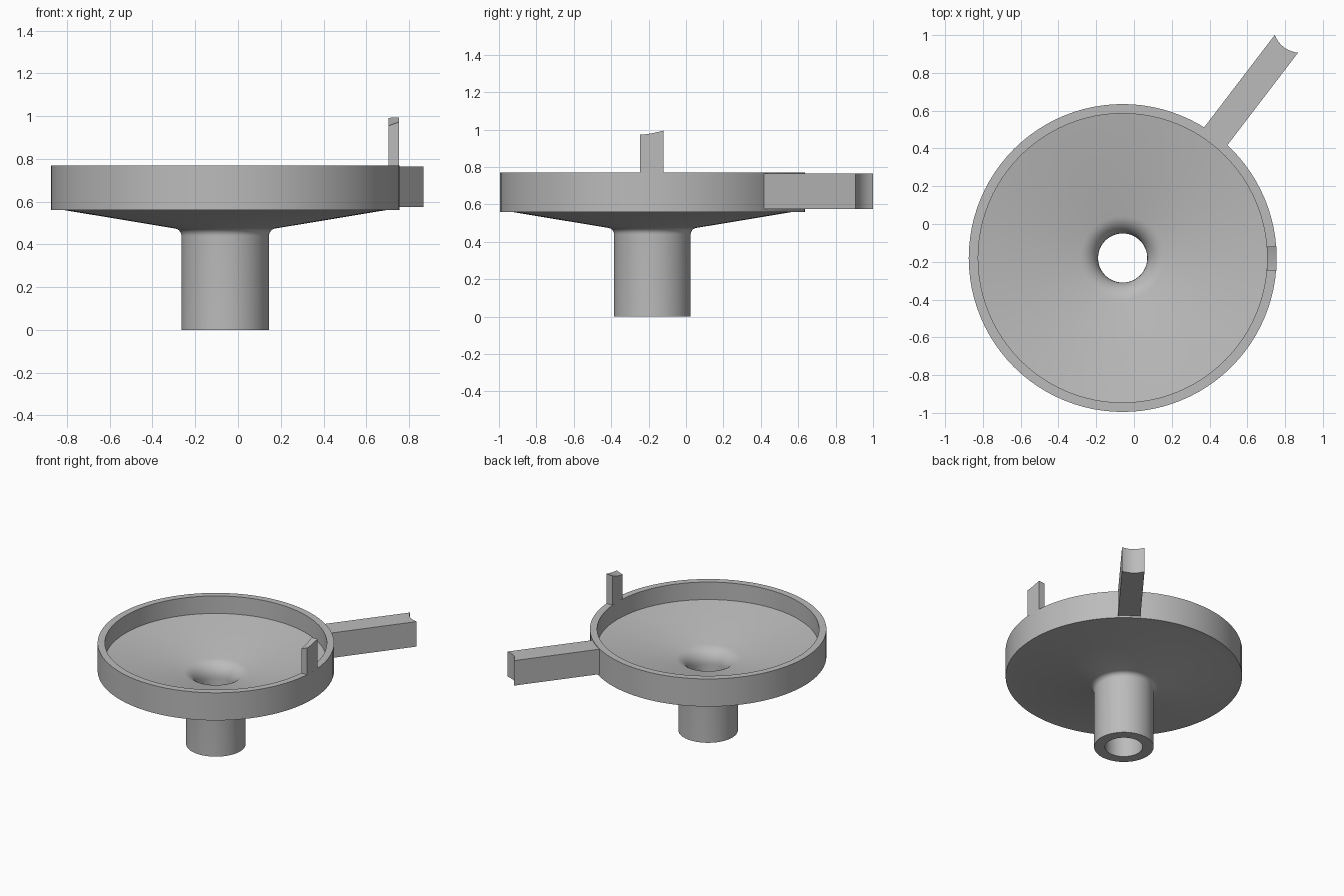
import bpy, bmesh
from math import sin, cos, radians, tau
from mathutils import Matrix, Vector

if "Cube" in bpy.data.objects:
    bpy.data.objects.remove(bpy.data.objects["Cube"], do_unlink=True)

CENTRE = Vector((-0.06, -0.18, 0))
RIM_TOP = 0.77

grey = bpy.data.materials.new("light grey")
grey.use_nodes = True
colour = (0.5, 0.5, 0.5, 1)
grey.diffuse_color = colour
grey.node_tree.nodes["Principled BSDF"].inputs["Base Color"].default_value = colour


def finish(name, bm, matrix=Matrix()):
    bmesh.ops.remove_doubles(bm, verts=bm.verts, dist=1e-5)
    bmesh.ops.recalc_face_normals(bm, faces=bm.faces)
    mesh = bpy.data.meshes.new(name)
    bm.to_mesh(mesh)
    bm.free()
    mesh.materials.append(grey)
    obj = bpy.data.objects.new(name, mesh)
    obj.matrix_world = matrix
    bpy.context.collection.objects.link(obj)
    bpy.ops.object.select_all(action='DESELECT')
    obj.select_set(True)
    bpy.context.view_layer.objects.active = obj
    bpy.ops.object.shade_smooth_by_angle(angle=radians(30))
    return obj


def loft(name, loop_a, loop_b, matrix=Matrix()):
    """Solid between two matching outlines."""
    bm = bmesh.new()
    a = [bm.verts.new(p) for p in loop_a]
    b = [bm.verts.new(p) for p in loop_b]
    bm.faces.new(a)
    bm.faces.new(b)
    for i in range(len(a)):
        j = (i + 1) % len(a)
        bm.faces.new((a[i], a[j], b[j], b[i]))
    return finish(name, bm, matrix)


def throat(radius, steps=8):
    """Rounded bend between the tube and the cone, from tube to cone."""
    angles = [radians(180 - 80.6 * i / steps) for i in range(steps + 1)]
    return [(0.24 + radius * cos(t), 0.44 + radius * sin(t)) for t in angles]


# Funnel: one turned profile with a bore, cone and upright rim
outer = [(0.205, 0)] + throat(0.035) + [(0.75, 0.56), (0.815, 0.56), (0.815, RIM_TOP)]
inner = [(0.13, 0)] + throat(0.11) + [(0.765, 0.637), (0.765, RIM_TOP)]
profile = outer + inner[::-1]
bm = bmesh.new()
ring = [bm.verts.new((r, 0, z)) for r, z in profile]
edges = [bm.edges.new((ring[i - 1], ring[i])) for i in range(len(ring))]
bmesh.ops.spin(bm, geom=ring + edges, cent=(0, 0, 0), axis=(0, 0, 1),
               angle=tau, steps=96)
finish("funnel", bm, Matrix.Translation(CENTRE))

# Radial arm with a hollowed end
WIDTH, END, DIP, STEPS = 0.155, 1.427, 0.022, 10
outline = [(0.79, WIDTH / 2), (0.79, -WIDTH / 2)]
for i in range(STEPS + 1):
    t = 2 * i / STEPS - 1
    outline.append((END - DIP * (1 - t * t), t * WIDTH / 2))
loft("arm", [(x, y, 0.575) for x, y in outline], [(x, y, 0.765) for x, y in outline],
     Matrix.Translation(CENTRE) @ Matrix.Rotation(radians(52.6), 4, 'Z'))


# Upright post on the rim with a scooped top
def post_side(x, low, high):
    points = [(x, -0.12, RIM_TOP - 0.005), (x, -0.245, RIM_TOP - 0.005)]
    for i in range(STEPS + 1):
        s = i / STEPS
        points.append((x, -0.245 + 0.125 * s, low + (high - low) * s ** 1.5))
    return points


loft("post", post_side(0.704, 0.955, 0.992), post_side(0.754, 0.973, 0.995))
